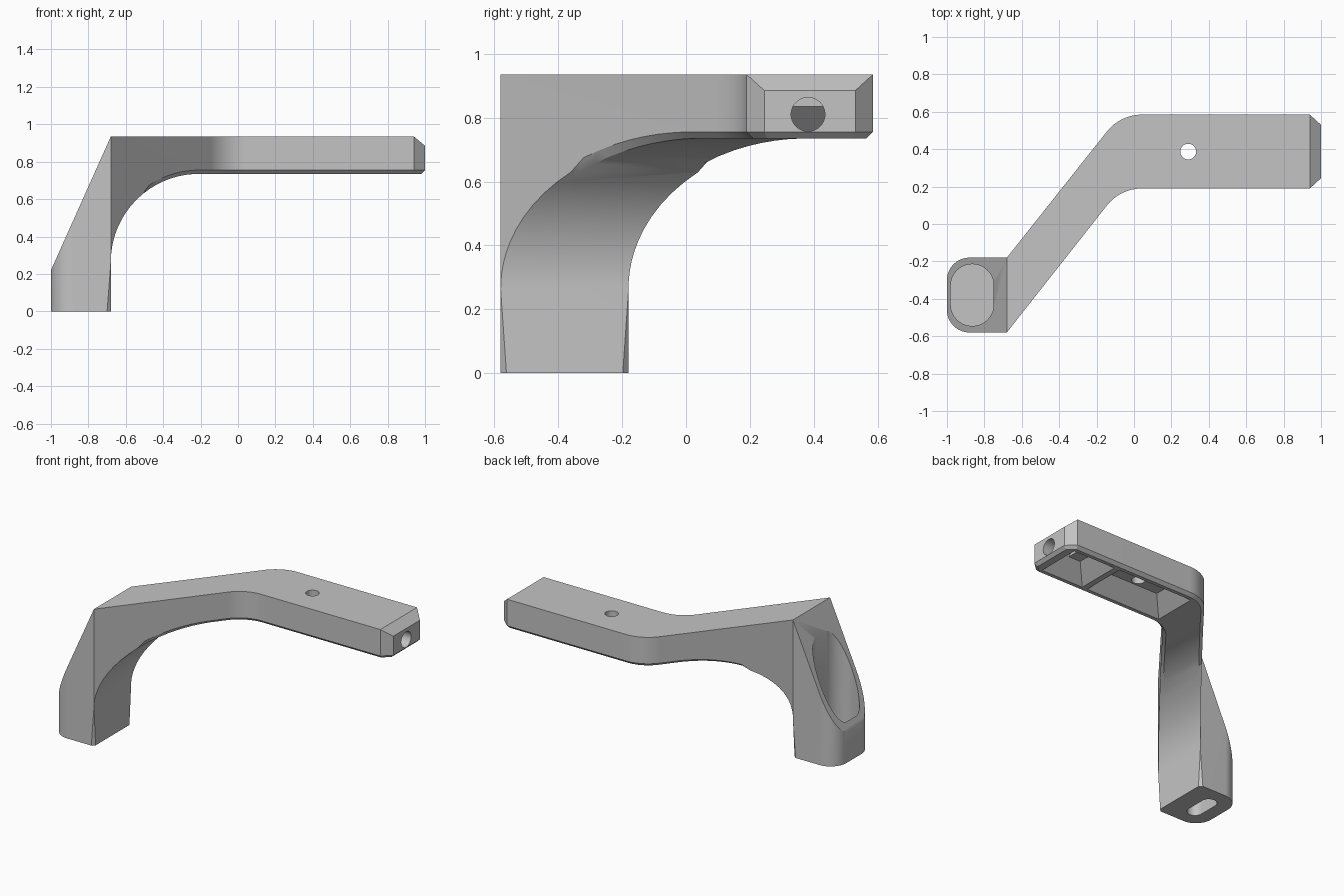
import bpy, bmesh, math
from mathutils import Vector

cube = bpy.data.objects.get("Cube")
if cube:
    bpy.data.objects.remove(cube)

TOP, UNDER, CHAMFER = 0.935, 0.735, 0.02
LEG_X, LEG_Y = -0.68, -0.38

grey = bpy.data.materials.new("plain grey")
grey.use_nodes = True
grey.diffuse_color = (0.55, 0.55, 0.55, 1)
grey.node_tree.nodes["Principled BSDF"].inputs["Base Color"].default_value = (0.55, 0.55, 0.55, 1)


def fillet(corners, steps=14):
    """Outline from (x, y, radius) corners, rounding those with a radius."""
    out = []
    for i, (x, y, r) in enumerate(corners):
        p = Vector((x, y))
        if not r:
            out.append(p)
            continue
        a = (Vector(corners[i - 1][:2]) - p).normalized()
        b = (Vector(corners[(i + 1) % len(corners)][:2]) - p).normalized()
        half = math.acos(a.dot(b)) / 2
        centre = p + (a + b).normalized() * (r / math.sin(half))
        t = r / math.tan(half)
        start, end = p + a * t - centre, p + b * t - centre
        out += [centre + start.lerp(end, k / steps).normalized() * r for k in range(steps + 1)]
    return out


def finish(name, bm):
    bmesh.ops.recalc_face_normals(bm, faces=bm.faces[:])
    mesh = bpy.data.meshes.new(name)
    bm.to_mesh(mesh)
    bm.free()
    mesh.materials.append(grey)
    ob = bpy.data.objects.new(name, mesh)
    bpy.context.scene.collection.objects.link(ob)
    return ob


def prism(name, outline, axis, lo, hi):
    """Extrude a flat outline along x, y or z."""
    place = {"x": lambda p, d: (d, p[0], p[1]),
             "y": lambda p, d: (p[0], d, p[1]),
             "z": lambda p, d: (p[0], p[1], d)}[axis]
    bm = bmesh.new()
    near = [bm.verts.new(place(p, lo)) for p in outline]
    far = [bm.verts.new(place(p, hi)) for p in outline]
    bm.faces.new(near)
    bm.faces.new(far[::-1])
    for i in range(len(near)):
        bm.faces.new((near[i], near[i - 1], far[i - 1], far[i]))
    return finish(name, bm)


def hull(name, points):
    bm = bmesh.new()
    for p in points:
        bm.verts.new(p)
    bmesh.ops.convex_hull(bm, input=bm.verts[:])
    return finish(name, bm)


def circle(cx, cy, r, n=40):
    return [(cx + r * math.cos(math.tau * i / n), cy + r * math.sin(math.tau * i / n)) for i in range(n)]


def slot(cx, cy, half_x, half_y):
    r = half_x * 0.99
    return fillet([(cx - half_x, cy - half_y, r), (cx + half_x, cy - half_y, r),
                   (cx + half_x, cy + half_y, r), (cx - half_x, cy + half_y, r)])


def combine(target, tool, operation="DIFFERENCE"):
    """Boolean the tool into the target, then discard the tool."""
    mod = target.modifiers.new("cut", "BOOLEAN")
    mod.operation, mod.object, mod.solver = operation, tool, "EXACT"
    bpy.context.view_layer.update()
    depsgraph = bpy.context.evaluated_depsgraph_get()
    result = bpy.data.meshes.new_from_object(target.evaluated_get(depsgraph))
    target.modifiers.clear()
    target.data = result
    bpy.context.scene.collection.objects.unlink(tool)
    bpy.context.view_layer.update()
    bpy.data.objects.remove(tool)


# Side profile: sloped leg, arched underside, flat arm with a sloped tip
profile = fillet([(-1.09, 0, 0), (LEG_X, 0, 0), (LEG_X, UNDER, 0.47), (1.06, UNDER, 0),
                  (1.06, 0.835, 0), (0.94, TOP, 0), (LEG_X, TOP, 0), (-1.09, 0.019, 0)], 20)
bracket = prism("bracket", profile, "y", -0.8, 0.8)

# Plan outline: rounded leg, diagonal link, straight arm with clipped end
plan = fillet([(-1, -0.58, 0.12), (LEG_X, -0.58, 0), (-0.073, 0.19, 0.24), (0.94, 0.19, 0),
               (1, 0.245, 0), (1, 0.53, 0), (0.94, 0.585, 0), (-0.073, 0.585, 0.24),
               (LEG_X, -0.18, 0), (-1, -0.18, 0.12)])
combine(bracket, prism("plan_cutter", plan, "z", -0.2, 1.2), "INTERSECT")

# Tapering clips on the inner corners of the leg
for s in (-1, 1):
    edge = LEG_Y + s * 0.2
    apex = Vector((LEG_X, edge, 0.26))
    a = Vector((LEG_X - 0.02, edge, 0))
    b = Vector((LEG_X, edge - s * 0.018, 0))
    combine(bracket, hull("corner_cutter", [apex, apex + (a - apex) * 1.1, apex + (b - apex) * 1.1,
                                            (LEG_X + 0.02, edge + s * 0.02, -0.03)]))

# Leg: wide pocket from the slope, narrow slot from the foot
combine(bracket, prism("leg_pocket_cutter", slot(-0.865, LEG_Y, 0.115, 0.165), "z", 0.12, 1.2))
combine(bracket, prism("foot_slot_cutter", slot(-0.86, LEG_Y, 0.05, 0.115), "z", -0.1, 0.09))

# Arm: two hollows with sloping walls underneath
for x0, x1 in ((0.0, 0.57), (0.61, 0.93)):
    points = []
    for z in (UNDER - 0.02, UNDER + 0.1):
        d = z - UNDER
        points += [(x, y, z) for x in (x0 + d, x1 - d) for y in (0.235 + d, 0.54 - d)]
    combine(bracket, hull("hollow_cutter", points))

# Vertical bolt hole and end hole
combine(bracket, prism("bolt_cutter", circle(0.29, 0.387, 0.042), "z", 0.6, 1.1))
combine(bracket, prism("end_cutter", circle(0.382, 0.81, 0.053), "x", 0.8, 1.1))

# Small chamfer round the underside of the arm
bm = bmesh.new()
bm.from_mesh(bracket.data)
bmesh.ops.remove_doubles(bm, verts=bm.verts[:], dist=0.0005)
bmesh.ops.dissolve_limit(bm, angle_limit=0.01, verts=bm.verts[:], edges=bm.edges[:])
bm.normal_update()
rim = []
for e in bm.edges:
    mid = (e.verts[0].co + e.verts[1].co) / 2
    if len(e.link_faces) == 2 and 0.62 < mid.z < UNDER + 0.01:
        low, high = sorted(f.normal.z for f in e.link_faces)
        if low < -0.4 and abs(high) < 0.1:
            rim.append(e)
bmesh.ops.bevel(bm, geom=rim, offset=CHAMFER, segments=1, affect="EDGES", clamp_overlap=False)
bm.to_mesh(bracket.data)
bm.free()

# Smooth curved faces, keep the corners sharp
bracket.data.shade_smooth()
bracket.data.set_sharp_from_angle(angle=math.radians(25))
